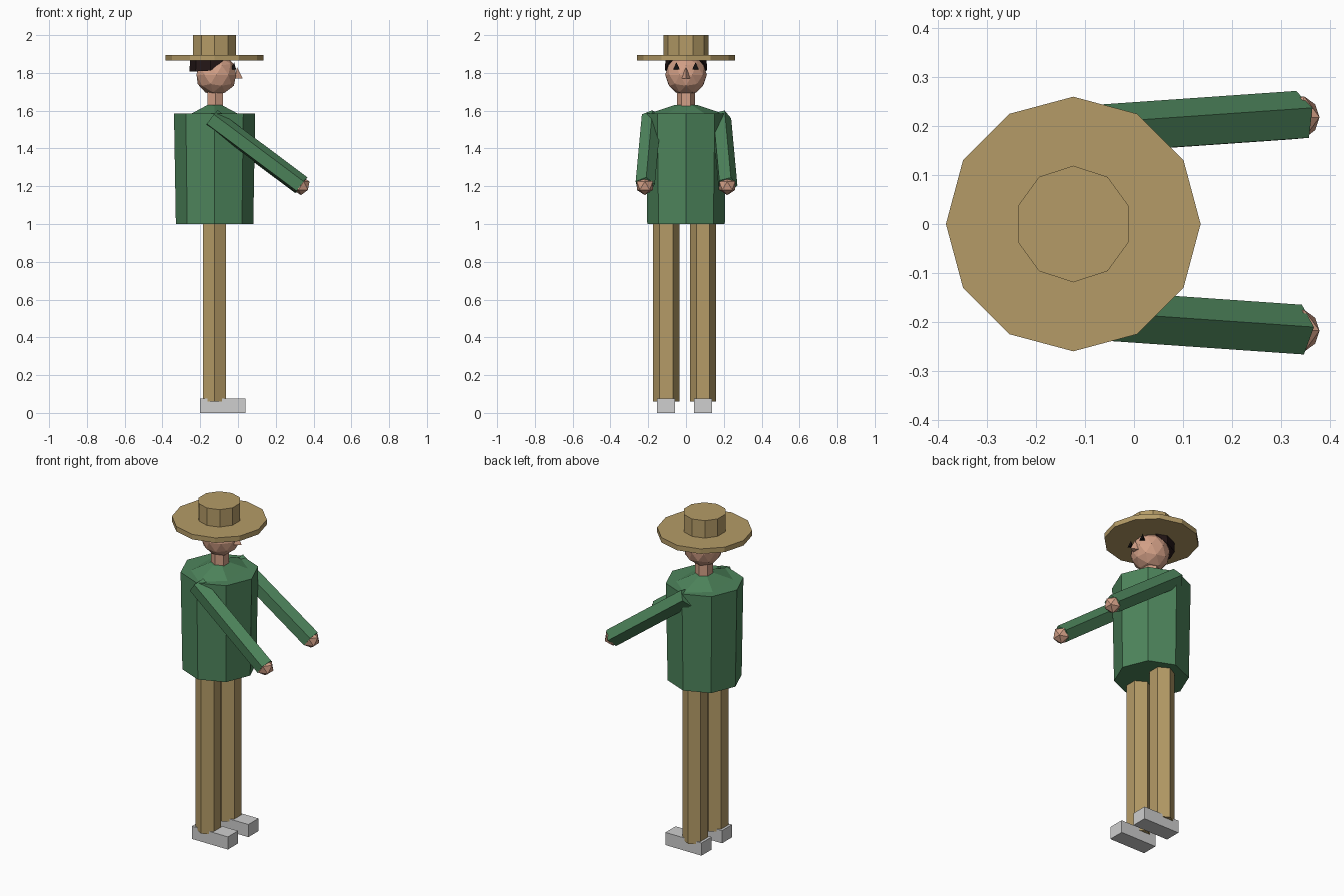
import bpy
import bmesh
from math import radians, sin, cos
from mathutils import Matrix, Vector

cube = bpy.data.objects.get("Cube")
if cube:
    bpy.data.objects.remove(cube)

BODY_X = -0.124  # centre line of the figure, which looks along +x


def material(name, r, g, b):
    m = bpy.data.materials.new(name)
    m.use_nodes = True
    m.diffuse_color = (r, g, b, 1)
    m.node_tree.nodes["Principled BSDF"].inputs["Base Color"].default_value = (r, g, b, 1)
    return m


straw = material("tan", 0.46, 0.33, 0.135)
green = material("green", 0.076, 0.235, 0.107)
skin = material("skin", 0.65, 0.35, 0.24)
grey = material("light grey", 0.62, 0.62, 0.62)
brown = material("dark brown", 0.017, 0.008, 0.008)
black = material("black", 0.006, 0.005, 0.005)


def finish(name, bm, mat):
    mesh = bpy.data.meshes.new(name)
    bm.to_mesh(mesh)
    bm.free()
    mesh.materials.append(mat)
    obj = bpy.data.objects.new(name, mesh)
    bpy.context.collection.objects.link(obj)
    return obj


def cone(bm, sides, r1, r2, depth, matrix):
    bmesh.ops.create_cone(bm, cap_ends=True, segments=sides, radius1=r1,
                          radius2=r2, depth=depth, matrix=matrix)


def prism(name, mat, sides, r1, r2, z1, z2, x=BODY_X, y=0, stretch=1, turn=0):
    """Upright prism or frustum; its first corner points to +y before turning."""
    bm = bmesh.new()
    place = (Matrix.Translation((x, y, (z1 + z2) / 2)) @ Matrix.Diagonal((stretch, 1, 1, 1))
             @ Matrix.Rotation(radians(turn), 4, "Z"))
    cone(bm, sides, r1, r2, z2 - z1, place)
    return finish(name, bm, mat)


def ball(name, mat, level, radius, centre):
    bm = bmesh.new()
    bmesh.ops.create_icosphere(bm, subdivisions=level, radius=radius,
                               matrix=Matrix.Translation(centre))
    return finish(name, bm, mat)


def sleeve(name, start, end, radius, twist):
    """Five-sided tube between two points, twisted about its axis."""
    start, end = Vector(start), Vector(end)
    axis = (end - start).normalized()
    side = (Vector((0, 1, 0)) - axis * axis.y).normalized()
    up = axis.cross(side)
    if up.z < 0:
        up = -up
    ly = up * cos(radians(twist)) + side * sin(radians(twist))
    lx = ly.cross(axis)
    place = Matrix((lx, ly, axis)).transposed().to_4x4()
    place.translation = (start + end) / 2
    bm = bmesh.new()
    cone(bm, 5, radius, radius, (end - start).length, place)
    return finish(name, bm, green)


# Hat
prism("hat_brim", straw, 12, 0.26, 0.26, 1.865, 1.895)
prism("hat_crown", straw, 10, 0.119, 0.119, 1.89, 2.0)

# Head, neck and nose
ball("head", skin, 2, 0.11, (-0.115, 0, 1.79))
prism("neck", skin, 6, 0.048, 0.048, 1.58, 1.72, x=-0.12)
prism("nose", skin, 3, 0.03, 0.0, 1.77, 1.83, x=-0.005, turn=-90)

# Hair: a cap whose lower edge rises towards the face
hair = prism("hair", brown, 8, 0.112, 0.108, 1.808, 1.88, x=-0.145)
for v in hair.data.vertices:
    if v.co.z < 1.85:
        v.co.z = min(1.875, 1.808 + 0.8 * max(0, v.co.x + 0.15))

# Jacket with sloping shoulders
prism("jacket", green, 8, 0.205, 0.215, 1.0, 1.585)
prism("shoulders", green, 6, 0.21, 0.06, 1.58, 1.63, stretch=0.72)

# Paired parts
for label, s, leg_y, twist in (("left", 1, 0.09, 21), ("right", -1, -0.105, 8)):
    prism(label + "_eye", black, 3, 0.02, 0.0, 1.818, 1.855, x=-0.02, y=s * 0.05, turn=90)
    sleeve(label + "_arm", (-0.14, s * 0.185, 1.56), (0.335, s * 0.218, 1.205), 0.054, twist)
    ball(label + "_hand", skin, 1, 0.05, (0.334, s * 0.218, 1.203))
    prism(label + "_leg", straw, 6, 0.07, 0.07, 0.06, 1.03, y=leg_y)
    bm = bmesh.new()
    bmesh.ops.create_cube(bm, size=1, matrix=Matrix.Translation((-0.08, leg_y, 0.038))
                          @ Matrix.Diagonal((0.24, 0.096, 0.076, 1)))
    finish(label + "_shoe", bm, grey)
